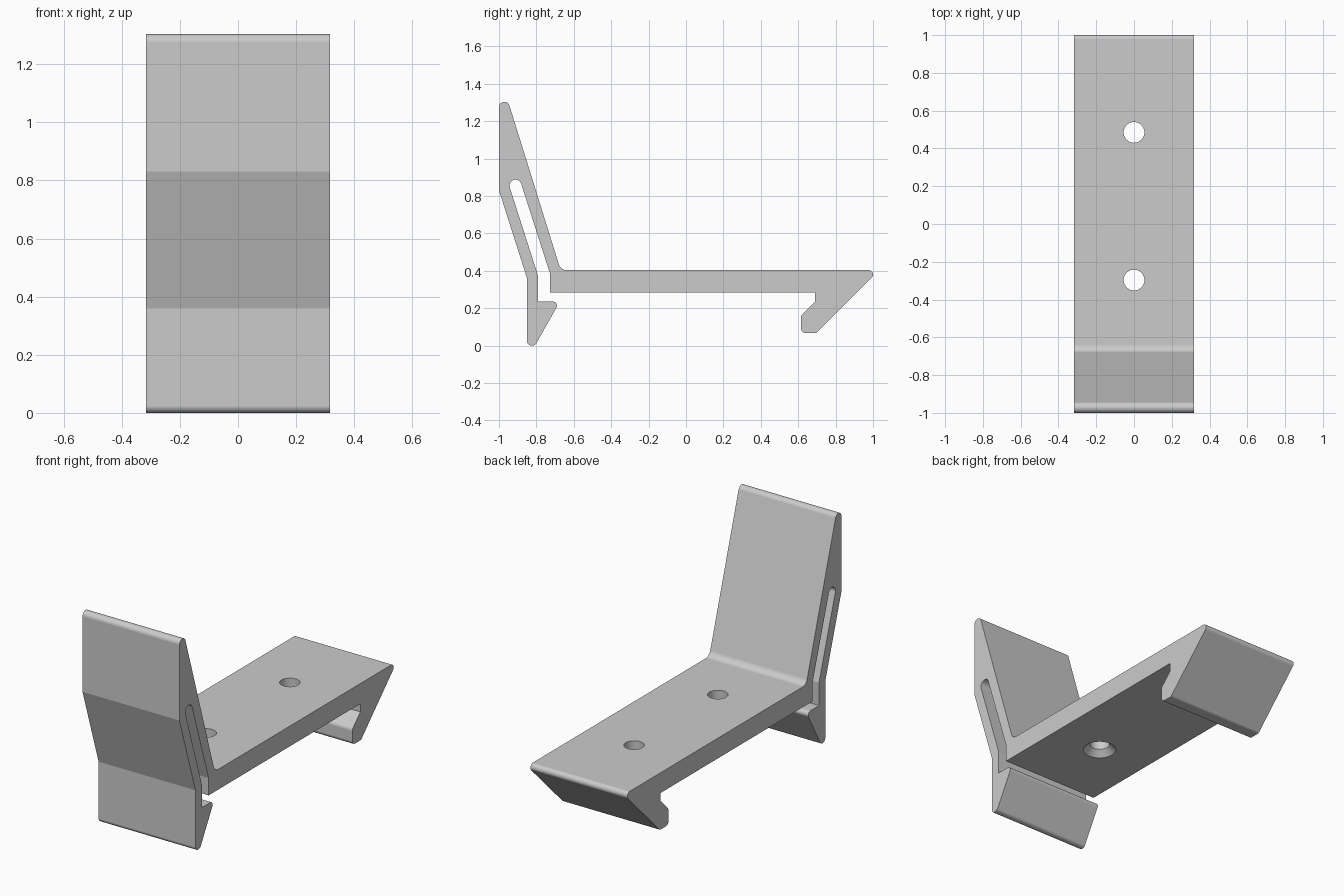
import bpy, bmesh, math
from mathutils import Vector

cube = bpy.data.objects.get("Cube")
if cube:
    bpy.data.objects.remove(cube, do_unlink=True)

HALF_WIDTH = 0.317

grey = bpy.data.materials.new("light grey plastic")
grey.use_nodes = True
grey.diffuse_color = (0.6, 0.6, 0.6, 1)
grey.node_tree.nodes["Principled BSDF"].inputs["Base Color"].default_value = (0.6, 0.6, 0.6, 1)


def rounded(corners):
    """Replace each (y, z, radius) corner by an arc tangent to both sides."""
    out = []
    for i, (y, z, r) in enumerate(corners):
        p = Vector((y, z))
        if r == 0:
            out.append(p)
            continue
        a = (Vector(corners[i - 1][:2]) - p).normalized()
        b = (Vector(corners[(i + 1) % len(corners)][:2]) - p).normalized()
        half = a.angle(b) / 2
        centre = p + (a + b).normalized() * r / math.sin(half)
        start = p + a * r / math.tan(half) - centre
        end = p + b * r / math.tan(half) - centre
        turn = math.atan2(start.x * end.y - start.y * end.x, start.dot(end))
        steps = max(3, math.ceil(abs(turn) / math.radians(9)))
        for k in range(steps + 1):
            t = turn * k / steps
            c, s = math.cos(t), math.sin(t)
            out.append(centre + Vector((start.x * c - start.y * s, start.x * s + start.y * c)))
    return out


def to_object(bm, name):
    bmesh.ops.recalc_face_normals(bm, faces=bm.faces)
    mesh = bpy.data.meshes.new(name)
    bm.to_mesh(mesh)
    bm.free()
    mesh.materials.append(grey)
    obj = bpy.data.objects.new(name, mesh)
    bpy.context.collection.objects.link(obj)
    return obj


# Side profile of the clip: corner y, corner z, fillet radius
profile = [
    # lever handle
    (-1, 0.83, 0), (-1, 1.303, 0.028), (-0.95, 1.303, 0.028),
    # platform and rear hook
    (-0.67, 0.403, 0.045), (1.033, 0.403, 0.023), (0.697, 0.067, 0.02),
    (0.615, 0.067, 0.025), (0.615, 0.16, 0.025), (0.69, 0.235, 0), (0.69, 0.283, 0),
    # flex slot between platform and latch
    (-0.727, 0.283, 0), (-0.727, 0.385, 0), (-0.891, 0.895, 0.032),
    (-0.952, 0.876, 0.032), (-0.79, 0.37, 0),
    # latch tooth
    (-0.79, 0.235, 0), (-0.675, 0.235, 0.021), (-0.807, 0, 0.025),
    (-0.85, 0, 0.025), (-0.85, 0.36, 0),
]

# Clip body: extrude the profile across the width
bm = bmesh.new()
face = bm.faces.new([bm.verts.new((-HALF_WIDTH, p.x, p.y)) for p in rounded(profile)])
new = bmesh.ops.extrude_face_region(bm, geom=[face])["geom"]
bmesh.ops.translate(bm, vec=(2 * HALF_WIDTH, 0, 0),
                    verts=[v for v in new if isinstance(v, bmesh.types.BMVert)])
clip = to_object(bm, "clip_body")
bpy.context.view_layer.objects.active = clip
clip.select_set(True)

# Screw holes, countersunk from below
for y in (0.485, -0.297):
    bm = bmesh.new()
    rings = []
    for r, z in ((0.1, 0.273), (0.055, 0.318), (0.055, 0.45)):
        ring = bmesh.ops.create_circle(bm, segments=40, radius=r)["verts"]
        bmesh.ops.translate(bm, vec=(0, y, z), verts=ring)
        rings.append(ring)
    for low, high in zip(rings, rings[1:]):
        for i in range(40):
            bm.faces.new((low[i - 1], low[i], high[i], high[i - 1]))
    bm.faces.new(rings[0])
    bm.faces.new(rings[-1])
    cutter = to_object(bm, "screw_hole_cutter")
    cutter.hide_render = True
    cut = clip.modifiers.new("screw_hole", 'BOOLEAN')
    cut.operation = 'DIFFERENCE'
    cut.solver = 'EXACT'
    cut.object = cutter
    bpy.ops.object.modifier_apply(modifier=cut.name)
    bpy.data.objects.remove(cutter, do_unlink=True)

# Smooth fillets, crisp bends
bpy.ops.object.shade_smooth_by_angle(angle=math.radians(14))
clip.modifiers.new("flat_faces", 'WEIGHTED_NORMAL').keep_sharp = True
